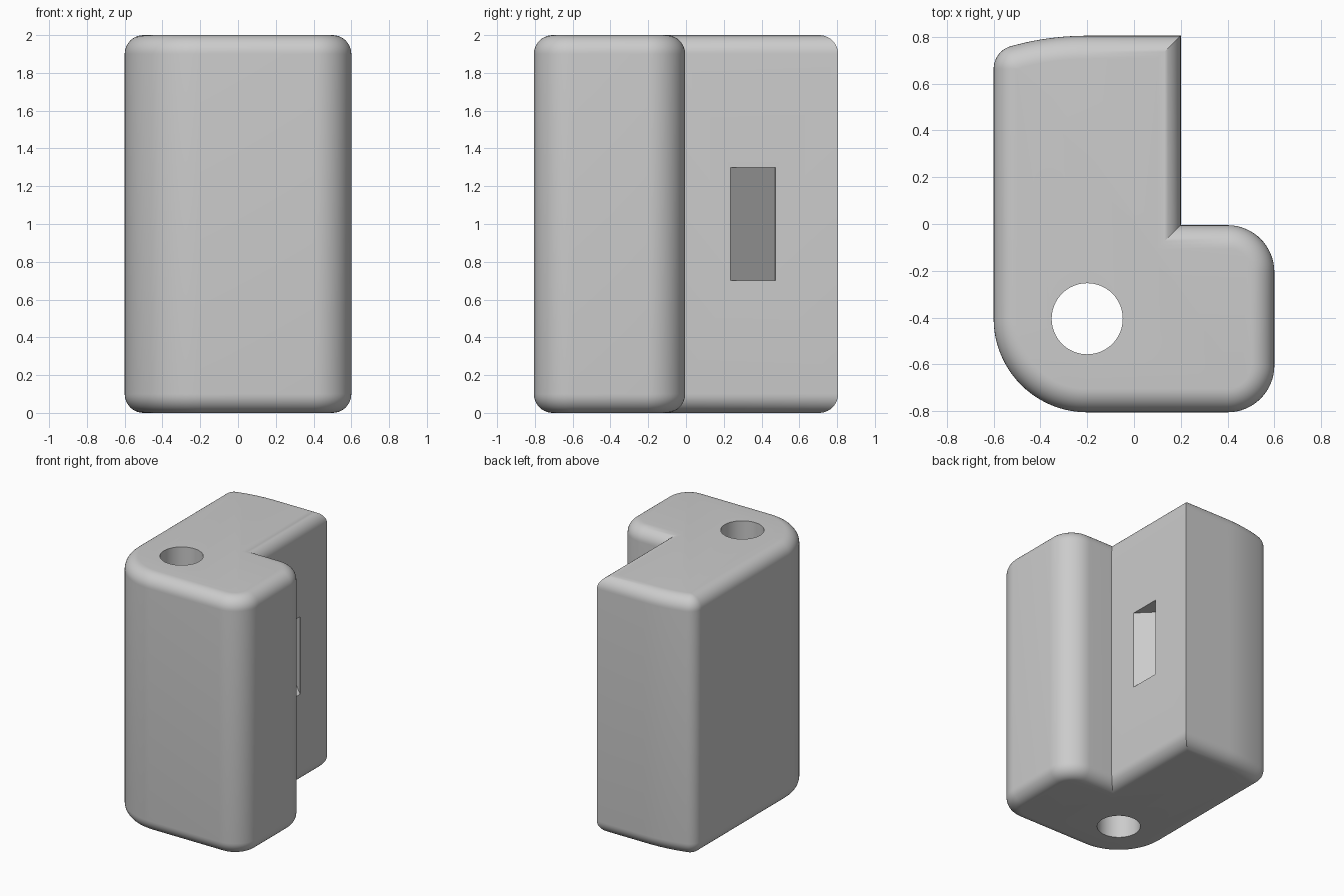
import bpy, bmesh, math
from mathutils import Matrix

if "Cube" in bpy.data.objects:
    bpy.data.objects.remove(bpy.data.objects["Cube"])

FILLET, HEIGHT, STEPS = 0.1, 2.0, 10
HUB = (-0.2, -0.405)  # centre shared by the bore, front corner and back arc

grey = bpy.data.materials.new("plain grey")
grey.diffuse_color = (0.6, 0.6, 0.6, 1)
grey.use_nodes = True
grey.node_tree.nodes["Principled BSDF"].inputs["Base Color"].default_value = grey.diffuse_color


def arc(cx, cy, r, a0, a1, n):
    angles = [math.radians(a0 + (a1 - a0) * i / n) for i in range(n + 1)]
    return [(cx + r * math.cos(a), cy + r * math.sin(a)) for a in angles]


def outline(d):
    """L-shaped outline, counter-clockwise, offset inwards by d."""
    corner_y = HUB[1] + math.sqrt(1.11 ** 2 - 0.3 ** 2)
    meet = math.degrees(math.atan2(corner_y - HUB[1], -0.3))
    pts = arc(*HUB, 0.4 - d, 180, 270, 24)
    pts += arc(0.4, -0.605, 0.2 - d, 270, 360, 16)
    pts += arc(0.4, -0.205, 0.2 - d, 0, 90, 16)
    pts += [(0.2 - d, -0.005 - d), (0.2 - d, 0.805 - d)]
    pts += arc(*HUB, 1.21 - d, 90, meet, 10)
    pts += arc(-0.5, corner_y, 0.1 - d, meet, 180, 10)[1:]
    return pts


def finish(name, bm):
    bmesh.ops.remove_doubles(bm, verts=bm.verts, dist=1e-5)
    bmesh.ops.recalc_face_normals(bm, faces=bm.faces)
    mesh = bpy.data.meshes.new(name)
    bm.to_mesh(mesh)
    bm.free()
    mesh.materials.append(grey)
    obj = bpy.data.objects.new(name, mesh)
    bpy.context.collection.objects.link(obj)
    return obj


# Body: stacked outlines, shrinking to round the bottom and top rims
levels = []
for i in range(STEPS + 1):
    t = math.pi / 2 * i / STEPS
    levels.append((FILLET * (1 - math.sin(t)), FILLET * (1 - math.cos(t))))
levels += [(d, HEIGHT - z) for d, z in reversed(levels)]
bm = bmesh.new()
rings = [[bm.verts.new((x, y, z)) for x, y in outline(min(d, 0.0998))]
         for d, z in levels]
for low, high in zip(rings, rings[1:]):
    for i in range(len(low)):
        j = (i + 1) % len(low)
        bm.faces.new((low[i], low[j], high[j], high[i]))
bm.faces.new(rings[0][::-1])
bm.faces.new(rings[-1])
body = finish("block_body", bm)

# Bore cutter: vertical through hole
bm = bmesh.new()
bmesh.ops.create_cone(bm, cap_ends=True, segments=64, radius1=0.152, radius2=0.152,
                      depth=3, matrix=Matrix.Translation((*HUB, 1)))
bore = finish("bore_cutter", bm)

# Slot cutter: pocket running diagonally into the inner side wall
bm = bmesh.new()
plan = [(0.2, 0.235), (-0.035, 0.47), (0.085, 0.59), (0.2, 0.475),
        (0.3, 0.375), (0.3, 0.135)]
face = bm.faces.new([bm.verts.new((x, y, 0.7)) for x, y in plan])
top = bmesh.ops.extrude_face_region(bm, geom=[face])["geom"]
bmesh.ops.translate(bm, vec=(0, 0, 0.6),
                    verts=[v for v in top if isinstance(v, bmesh.types.BMVert)])
slot = finish("slot_cutter", bm)

# Cut both openings and shade
bpy.context.view_layer.objects.active = body
body.select_set(True)
for cutter in (bore, slot):
    mod = body.modifiers.new(cutter.name, "BOOLEAN")
    mod.object, mod.operation, mod.solver = cutter, "DIFFERENCE", "EXACT"
    bpy.ops.object.modifier_apply(modifier=mod.name)
    bpy.data.objects.remove(cutter)
bpy.ops.object.shade_smooth_by_angle(angle=math.radians(30))
